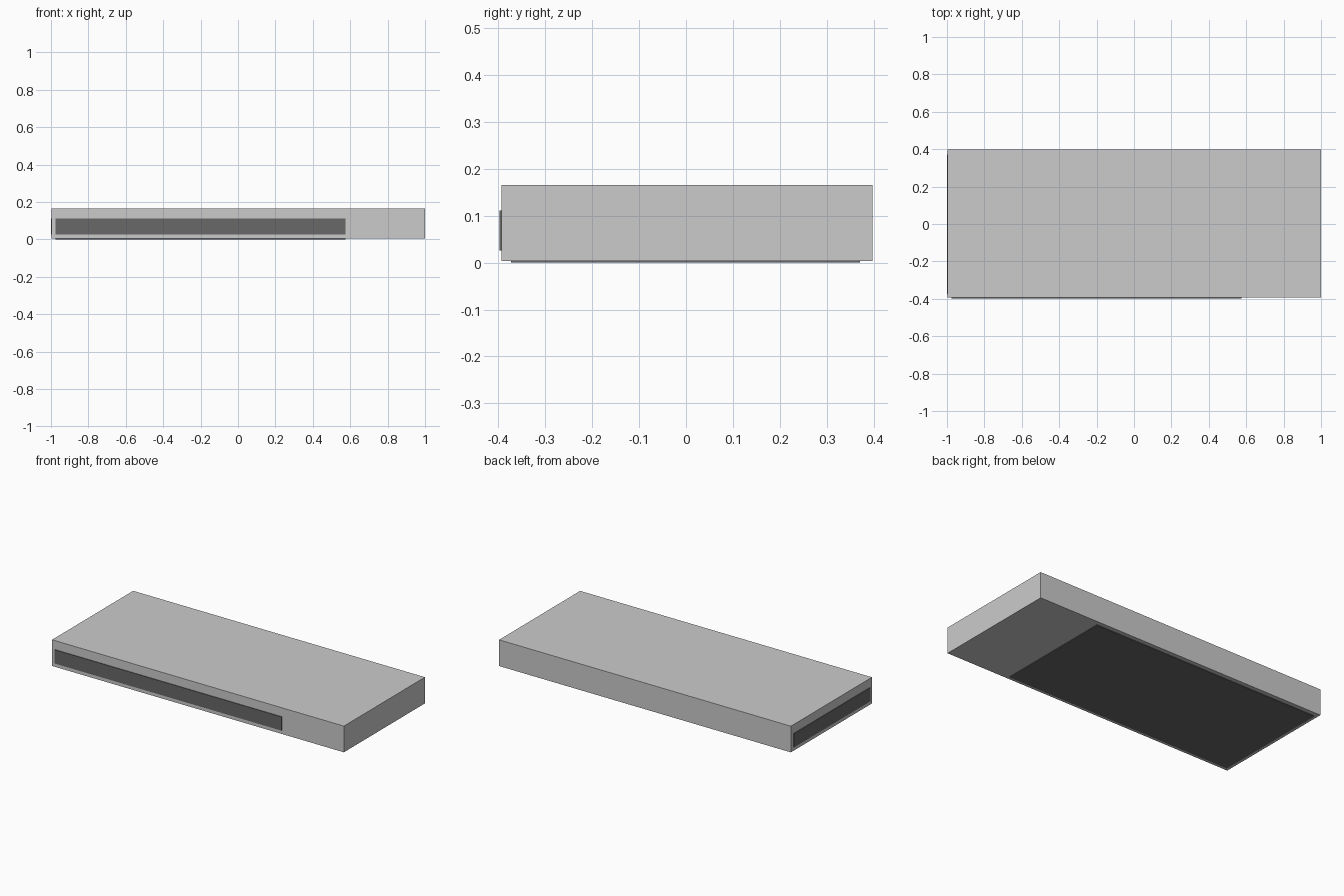
import bpy
import bmesh
from mathutils import Vector

if "Cube" in bpy.data.objects:
    bpy.data.objects.remove(bpy.data.objects["Cube"])


def box(name, lo, hi, mat=None):
    lo, hi = Vector(lo), Vector(hi)
    bm = bmesh.new()
    bmesh.ops.create_cube(bm, size=1)
    bmesh.ops.scale(bm, vec=hi - lo, verts=bm.verts)
    bmesh.ops.translate(bm, vec=(lo + hi) / 2, verts=bm.verts)
    mesh = bpy.data.meshes.new(name)
    bm.to_mesh(mesh)
    bm.free()
    obj = bpy.data.objects.new(name, mesh)
    bpy.context.collection.objects.link(obj)
    if mat:
        mesh.materials.append(mat)
    return obj


dark = bpy.data.materials.new("dark_panel")
dark.diffuse_color = (0.14, 0.14, 0.14, 1)
dark.use_nodes = True
dark.node_tree.nodes["Principled BSDF"].inputs["Base Color"].default_value = dark.diffuse_color

T = 0.004  # how far the panels stand proud of the slab

# Main slab
box("slab", (-1 + T, -0.398 + T, T), (1, 0.398, 0.166))

# Thin dark panels on the front, left end and underside
box("front_panel", (-0.975, -0.398, 0.026), (0.576, -0.398 + T, 0.111), dark)
box("left_panel", (-1, -0.373, 0.026), (-1 + T, 0.371, 0.111), dark)
box("bottom_panel", (-0.975, -0.373, 0), (0.576, 0.371, T), dark)
